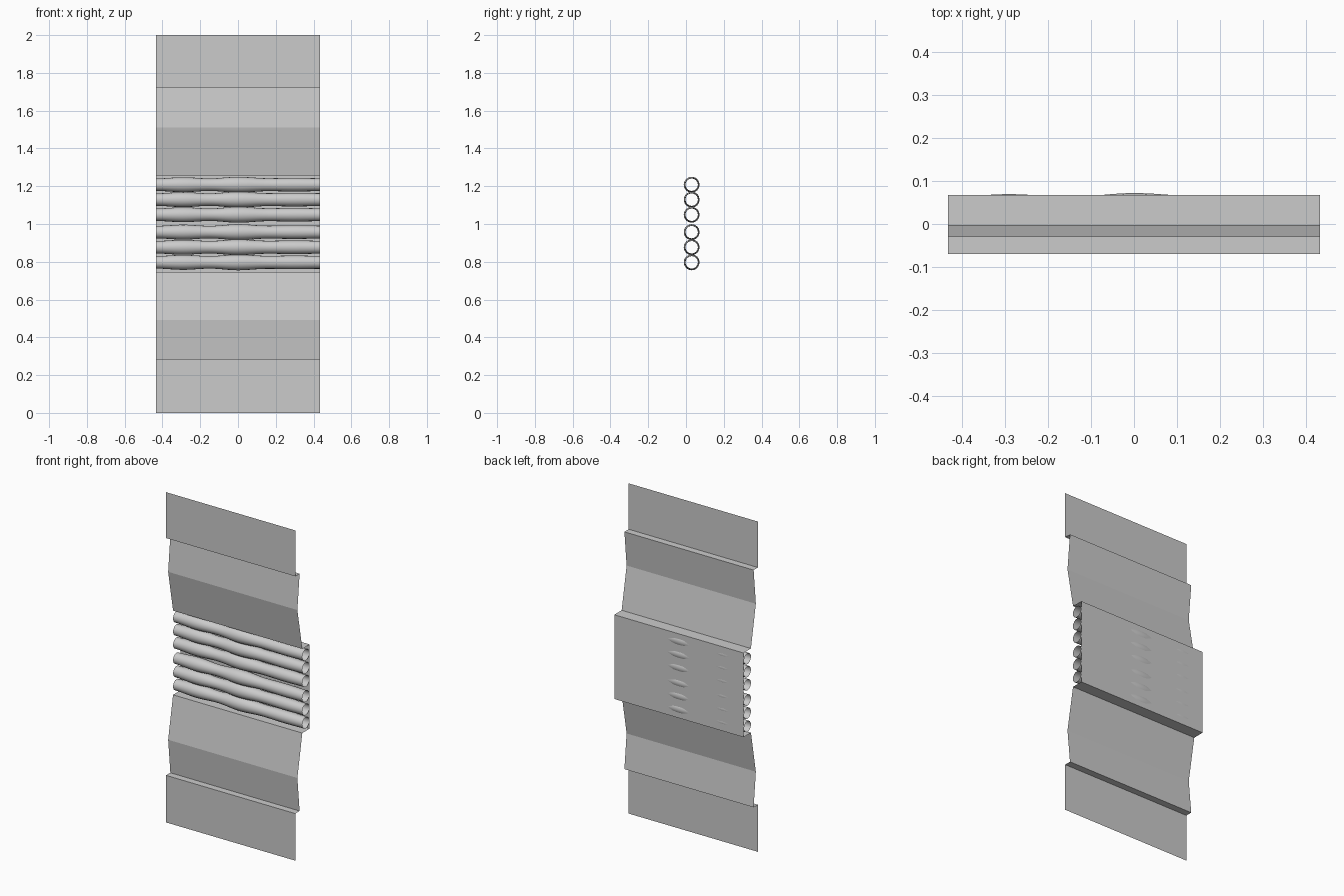
import bpy, math

if "Cube" in bpy.data.objects:
    bpy.data.objects.remove(bpy.data.objects["Cube"])

HALF = 0.433


def add_mesh(name, verts, faces, smooth=False):
    me = bpy.data.meshes.new(name)
    me.from_pydata(verts, [], faces)
    for p in me.polygons:
        p.use_smooth = smooth
    ob = bpy.data.objects.new(name, me)
    bpy.context.collection.objects.link(ob)
    return ob


# folded sheet: one (y, z) profile swept across x
profile = [(-0.07, 2.0), (-0.07, 1.722), (-0.029, 1.722), (-0.05, 1.51),
           (-0.003, 1.257), (0.068, 1.257), (0.068, 0.747), (-0.003, 0.747),
           (-0.05, 0.493), (-0.029, 0.285), (-0.07, 0.285), (-0.07, 0.0)]
verts = [(x, y, z) for y, z in profile for x in (-HALF, HALF)]
faces = [(2 * i, 2 * i + 1, 2 * i + 3, 2 * i + 2) for i in range(len(profile) - 1)]
add_mesh("folded_panel", verts, faces)

# radius along each tube: swells at several stations
swell = [(-HALF, 0.033), (-0.29, 0.0395), (-0.15, 0.033), (0.0, 0.042),
         (0.16, 0.034), (0.3, 0.036), (HALF, 0.034)]


def radius(x):
    for (x0, r0), (x1, r1) in zip(swell, swell[1:]):
        if x <= x1 + 1e-6:
            t = (1 - math.cos(math.pi * (x - x0) / (x1 - x0))) / 2
            return r0 + (r1 - r0) * t
    return swell[-1][1]


# open-ended tubes lying in the recess
SIDES, STEPS = 16, 48
for k, zc in enumerate((1.208, 1.129, 1.049, 0.957, 0.877, 0.797)):
    verts, faces = [], []
    for i in range(STEPS + 1):
        x = -HALF + 2 * HALF * i / STEPS
        r = radius(x)
        for j in range(SIDES):
            a = 2 * math.pi * j / SIDES
            verts.append((x, 0.03 + r * math.cos(a), zc + r * math.sin(a)))
    for i in range(STEPS):
        for j in range(SIDES):
            n = (j + 1) % SIDES
            a, b = i * SIDES, (i + 1) * SIDES
            faces.append((a + j, a + n, b + n, b + j))
    add_mesh(f"tube_{k + 1}", verts, faces, True)
